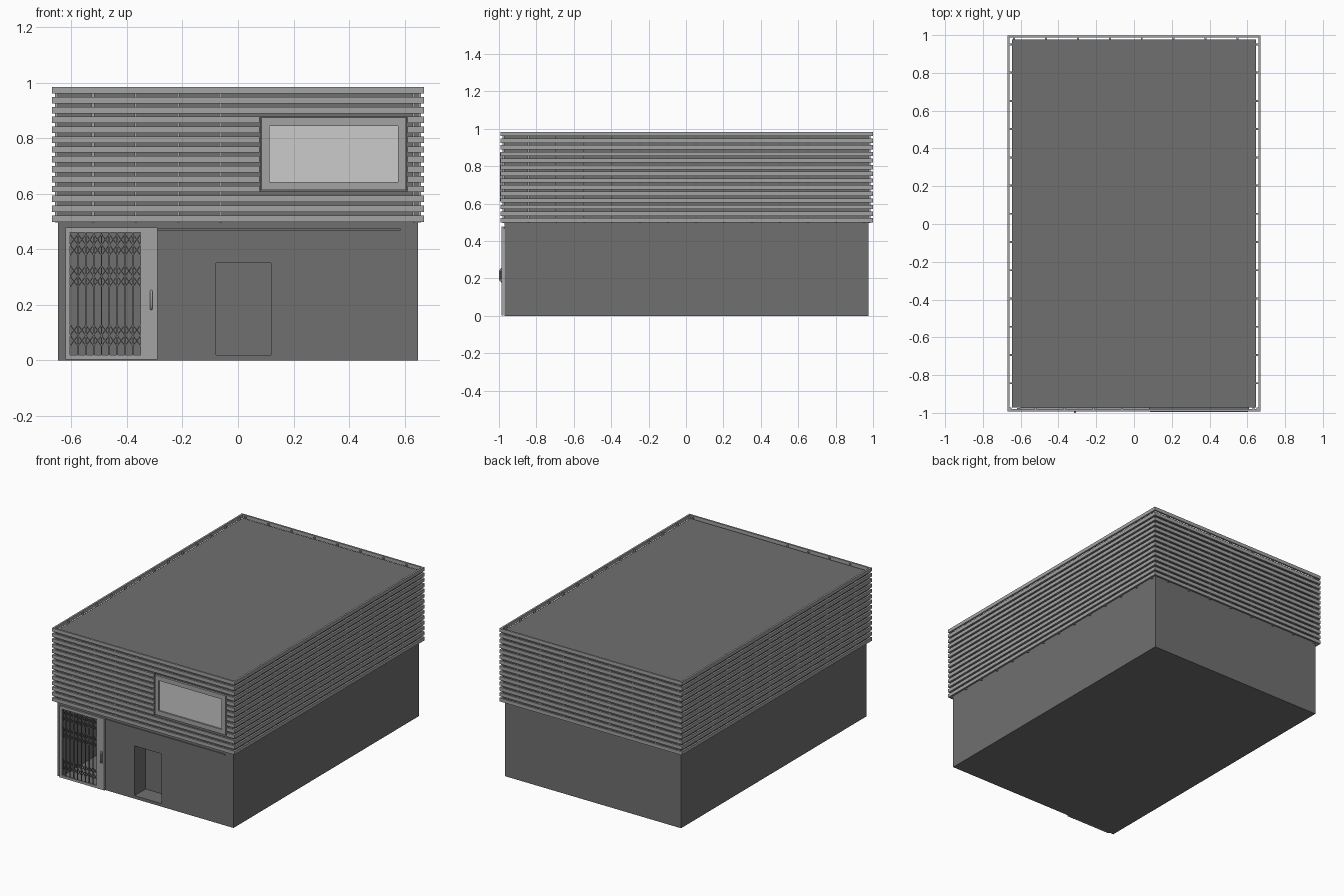
import bpy, bmesh, math
from mathutils import Matrix, Vector

if "Cube" in bpy.data.objects:
    bpy.data.objects.remove(bpy.data.objects["Cube"])


def material(name, v):
    m = bpy.data.materials.new(name)
    m.diffuse_color = (v, v, v, 1)
    m.use_nodes = True
    m.node_tree.nodes["Principled BSDF"].inputs["Base Color"].default_value = m.diffuse_color
    return m


DARK = material("dark_wall", 0.16)
MID = material("slat_grey", 0.37)
LIGHT = material("pane_grey", 0.58)


def add_box(bm, x0, x1, y0, y1, z0, z1):
    size = Matrix.Diagonal((x1 - x0, y1 - y0, z1 - z0, 1))
    centre = Matrix.Translation(((x0 + x1) / 2, (y0 + y1) / 2, (z0 + z1) / 2))
    bmesh.ops.create_cube(bm, size=1, matrix=centre @ size)


def add_bar(bm, a, b, w):
    # thin square bar between two points in the front plane
    a, b = Vector(a), Vector(b)
    d = b - a
    rot = Matrix.Rotation(math.atan2(d.x, d.z), 4, 'Y')
    m = Matrix.Translation((a + b) / 2) @ rot @ Matrix.Diagonal((w, w, d.length, 1))
    bmesh.ops.create_cube(bm, size=1, matrix=m)


def finish(name, bm, mat):
    me = bpy.data.meshes.new(name)
    bm.to_mesh(me)
    bm.free()
    ob = bpy.data.objects.new(name, me)
    bpy.context.collection.objects.link(ob)
    me.materials.append(mat)
    return ob


def boxes(name, items, mat):
    bm = bmesh.new()
    for it in items:
        add_box(bm, *it)
    return finish(name, bm, mat)


def frame(name, x0, x1, z0, z1, l, r, b, t, y0, y1, mat):
    # rectangular frame with separate left, right, bottom and top widths
    return boxes(name, [(x0, x0 + l, y0, y1, z0, z1), (x1 - r, x1, y0, y1, z0, z1),
                        (x0 + l, x1 - r, y0, y1, z0, z0 + b),
                        (x0 + l, x1 - r, y0, y1, z1 - t, z1)], mat)


# main block with gated entrance passage and small door recess
BX, BF, BB = 0.647, -0.971, 0.976
body = boxes("building_body", [(-BX, BX, BF, BB, 0, 0.966)], DARK)
cutter = boxes("opening_cutter", [(-0.606, -0.31, -1.1, -0.4, 0.012, 0.462),
                                  (-0.08, 0.118, -1.1, -0.85, 0.02, 0.35)], DARK)
cutter.hide_render = True
cutter.hide_viewport = False
mod = body.modifiers.new("openings", 'BOOLEAN')
mod.operation = 'DIFFERENCE'
mod.solver = 'EXACT'
mod.object = cutter
bpy.context.view_layer.objects.active = body
bpy.ops.object.modifier_apply(modifier=mod.name)
bpy.data.objects.remove(cutter)

# horizontal cladding slats, broken around the window
SX, SF, SB, TH = 0.67, -0.992, 0.999, 0.012
front, back, sides = [], [], []
for i in range(14):
    z = 0.972 - i * 0.0355
    z0, z1 = z - 0.0115, z + 0.0115
    spans = [(-SX, 0.077), (0.609, SX)] if 0.605 < z < 0.88 else [(-SX, SX)]
    front += [(a, b, SF, SF + TH, z0, z1) for a, b in spans]
    back.append((-SX, SX, SB - TH, SB, z0, z1))
    for s in (-1, 1):
        a, b = sorted((s * SX, s * (SX - TH)))
        sides.append((a, b, SF + TH, SB - TH, z0, z1))
boxes("front_slats", front, MID)
boxes("back_slats", back, MID)
boxes("side_slats", sides, MID)

# vertical battens holding the slats
battens = []
ZB, ZT, W = 0.497, 0.976, 0.005
for x in (-0.653, -0.522, -0.368, -0.215, -0.063, 0.632, 0.653):
    battens.append((x - W, x + W, SF + TH, BF, ZB, ZT))
for i in range(8):
    x = -0.635 + i * 0.169
    battens.append((x - W, x + W, BB, SB - TH, ZB, ZT))
for i in range(13):
    y = -0.843 + i * 0.1495
    for s in (-1, 1):
        a, b = sorted((s * BX, s * (SX - TH)))
        battens.append((a, b, y - W, y + W, ZB, ZT))
boxes("slat_battens", battens, MID)

# upper window
win = frame("window_frame", 0.085, 0.604, 0.613, 0.874, 0.029, 0.029, 0.03, 0.03,
            -0.994, BF, MID)
boxes("window_trim", [(0.079, 0.608, -0.98, BF, 0.608, 0.878)], DARK)
boxes("window_pane", [(0.112, 0.577, -0.984, -0.972, 0.641, 0.846)], LIGHT)

# sliding gate: outer frame, wide lock stile with ribs, and rail
GF, GB = -0.985, -0.975
frame("gate_frame", -0.62, -0.29, 0.003, 0.478, 0.016, 0.06, 0.016, 0.018, GF, GB, MID)
boxes("gate_stile_ribs", [(x, x + 0.004, GF - 0.002, GF, 0.003, 0.478)
                          for x in (-0.338, -0.322, -0.296)], MID)
boxes("gate_rail", [(-0.60, 0.585, -0.977, BF, 0.467, 0.474)], DARK)

# folding lattice: upright bars with three bands of crosses
bm = bmesh.new()
x0, x1, n, y = -0.604, -0.35, 9, -0.980
p = (x1 - x0) / n
for i in range(1, n):
    add_bar(bm, (x0 + i * p, y, 0.019), (x0 + i * p, y, 0.46), 0.005)
for zc in (0.416, 0.303, 0.09):
    for k in (-1, 1):
        lo, hi = zc + k * 0.019 - 0.019, zc + k * 0.019 + 0.019
        for i in range(n):
            a, b = x0 + i * p, x0 + (i + 1) * p
            add_bar(bm, (a, y - 0.002, lo), (b, y - 0.002, hi), 0.0035)
            add_bar(bm, (a, y + 0.002, hi), (b, y + 0.002, lo), 0.0035)
finish("gate_lattice", bm, DARK)

# rounded pull handle
cu = bpy.data.curves.new("gate_handle", 'CURVE')
cu.dimensions = '3D'
cu.bevel_depth = 0.005
cu.bevel_resolution = 3
cu.use_fill_caps = True
sp = cu.splines.new('POLY')
pts = [(-0.983, 0.185), (-0.991, 0.188), (-0.995, 0.196),
       (-0.995, 0.239), (-0.991, 0.247), (-0.983, 0.25)]
sp.points.add(len(pts) - 1)
for q, (yy, zz) in zip(sp.points, pts):
    q.co = (-0.312, yy, zz, 1)
handle = bpy.data.objects.new("gate_handle", cu)
bpy.context.collection.objects.link(handle)
cu.materials.append(MID)
boxes("handle_plate", [(-0.319, -0.305, -0.988, GF, 0.178, 0.257)], MID)

# small door panel set in its recess
boxes("small_door", [(-0.08, 0.118, -0.855, -0.849, 0.02, 0.35)], DARK)
